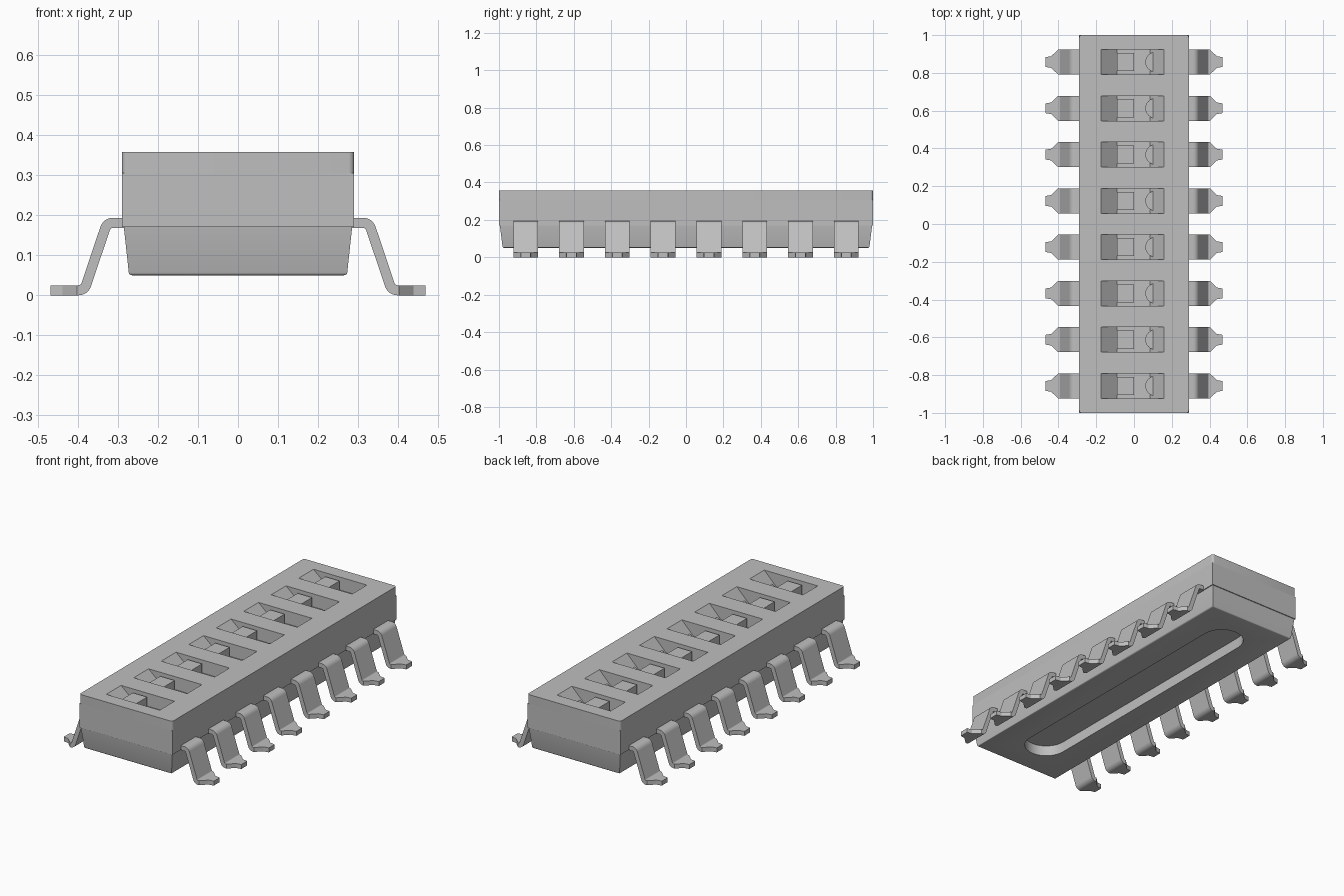
import bpy, bmesh, math

cube = bpy.data.objects.get("Cube")
if cube:
    bpy.data.objects.remove(cube, do_unlink=True)

grey = bpy.data.materials.new("plain_grey")
grey.use_nodes = True
colour = (0.52, 0.52, 0.52, 1)
grey.diffuse_color = colour
grey.node_tree.nodes["Principled BSDF"].inputs["Base Color"].default_value = colour

TOP, FLOOR, SPLIT, SEAM, BASE = 0.358, 0.285, 0.305, 0.17, 0.05
ROWS = [(i - 3.5) * 0.245 for i in range(8)]


def add(name, bm):
    bmesh.ops.recalc_face_normals(bm, faces=bm.faces)
    mesh = bpy.data.meshes.new(name)
    bm.to_mesh(mesh)
    bm.free()
    mesh.materials.append(grey)
    ob = bpy.data.objects.new(name, mesh)
    bpy.context.collection.objects.link(ob)
    return ob


def loft(bm, low, high):
    """Closed solid between two matching rings of points."""
    a = [bm.verts.new(p) for p in low]
    b = [bm.verts.new(p) for p in high]
    bm.faces.new(a)
    bm.faces.new(b)
    for i in range(len(a)):
        j = (i + 1) % len(a)
        bm.faces.new((a[i], a[j], b[j], b[i]))


def rect(x, y, z, cx=0, cy=0):
    return [(cx + sx * x, cy + sy * y, z) for sx, sy in ((-1, -1), (1, -1), (1, 1), (-1, 1))]


def block(name, low, high):
    bm = bmesh.new()
    loft(bm, low, high)
    return add(name, bm)


def bevel(bm, edges, width, segments):
    bmesh.ops.bevel(bm, geom=edges, offset=width, segments=segments,
                    profile=0.5, affect='EDGES')


def cut(ob, cutter):
    mod = ob.modifiers.new("cut", 'BOOLEAN')
    mod.operation = 'DIFFERENCE'
    mod.solver = 'EXACT'
    mod.object = cutter


def finish(ob):
    """Apply modifiers, then smooth only the gentle bends."""
    bpy.ops.object.select_all(action='DESELECT')
    ob.select_set(True)
    bpy.context.view_layer.objects.active = ob
    for mod in list(ob.modifiers):
        bpy.ops.object.modifier_apply(modifier=mod.name)
    bpy.ops.object.shade_smooth_by_angle(angle=math.radians(30))


# Cutter for the ramped switch pockets
slope = (TOP - FLOOR) / 0.08
over = 0.02
profile = [(-0.177 - over / slope, TOP + over), (-0.09, FLOOR),
           (0.085, FLOOR), (0.156 + over / slope, TOP + over)]
bm = bmesh.new()
for y in ROWS:
    loft(bm, [(x, y - 0.066, z) for x, z in profile], [(x, y + 0.066, z) for x, z in profile])
pockets = add("pocket_cutter", bm)

# Upper housing: square lower band and a cap with rounded corners
band = block("cover_band", rect(0.29, 1, SEAM), rect(0.29, 1, SPLIT))
bm = bmesh.new()
loft(bm, rect(0.29, 1, SPLIT), rect(0.29, 1, TOP))
bevel(bm, [e for e in bm.edges if abs(e.verts[0].co.z - e.verts[1].co.z) > 0.01], 0.014, 5)
cap = add("cover_cap", bm)
for ob in (band, cap):
    cut(ob, pockets)
    finish(ob)

# Tapered base with a softened underside and a long rounded recess
bm = bmesh.new()
loft(bm, rect(0.272, 0.98, BASE), rect(0.285, 0.995, SEAM))
bevel(bm, [e for e in bm.edges if all(v.co.z < BASE + 0.01 for v in e.verts)], 0.007, 3)
base = add("base", bm)
ring = []
for end in (1, -1):
    for k in range(17):
        a = math.pi * k / 16
        ring.append((end * 0.115 * math.cos(a), end * (0.73 + 0.115 * math.sin(a))))
slot = block("recess_cutter", [(x, y, 0) for x, y in ring],
             [(x, y, BASE + 0.06) for x, y in ring])
cut(base, slot)
finish(base)

for helper in (pockets, slot):
    bpy.data.objects.remove(helper, do_unlink=True)

# Sliders and the rounded stop at the foot of each far ramp
for n, y in enumerate(ROWS, 1):
    block(f"slider_{n}", rect(0.045, 0.048, FLOOR - 0.01, -0.045, y),
          rect(0.045, 0.048, TOP - 0.012, -0.045, y))
    disc = [(0.113 + 0.053 * math.cos(t * math.pi / 12), y + 0.053 * math.sin(t * math.pi / 12))
            for t in range(24)]
    stop = block(f"stop_{n}", [(px, py, FLOOR - 0.01) for px, py in disc],
                 [(px, py, FLOOR + 0.015) for px, py in disc])
    finish(stop)

# Bent lead: a strip swept through two bends, narrowing at the toe
R, TURN, STEPS = 0.02, 71.6, 6
bend = [math.radians(90 - TURN * k / STEPS) for k in range(STEPS + 1)]
path = [(0.25, 0.181, 0.066)]
path += [(0.3126 + R * math.cos(a), 0.161 + R * math.sin(a), 0.066) for a in bend]
path += [(0.398 - R * math.cos(a), 0.0325 - R * math.sin(a), 0.066) for a in reversed(bend)]
path += [(0.402, 0.0125, 0.066), (0.438, 0.0125, 0.031), (0.468, 0.0125, 0.026)]
bm = bmesh.new()
rows = [[bm.verts.new((x, s * w, z)) for s in (-1, 1)] for x, z, w in path]
for p, q in zip(rows, rows[1:]):
    bm.faces.new((p[0], q[0], q[1], p[1]))
lead = add("lead", bm)
solid = lead.modifiers.new("thickness", 'SOLIDIFY')
solid.thickness = 0.025
solid.offset = 0
solid.use_even_offset = True
finish(lead)

# Leads along both sides
for side, turn in (("left", 0), ("right", math.pi)):
    for n, y in enumerate(ROWS, 1):
        copy = bpy.data.objects.new(f"{side}_lead_{n}", lead.data)
        copy.location.y = y
        copy.rotation_euler.z = turn
        bpy.context.collection.objects.link(copy)
bpy.data.objects.remove(lead, do_unlink=True)
